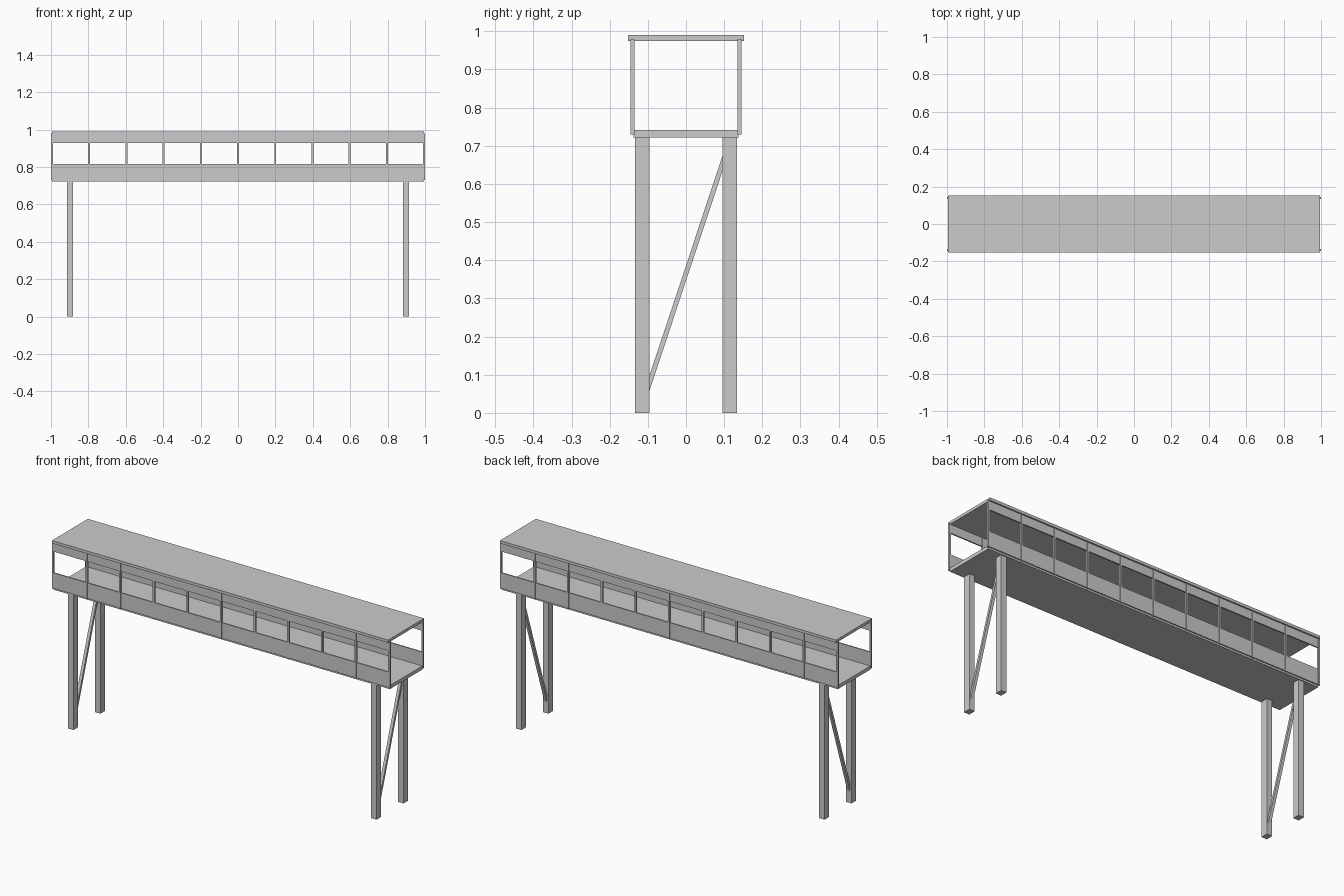
import bpy
import bmesh

cube = bpy.data.objects.get("Cube")
if cube:
    bpy.data.objects.remove(cube, do_unlink=True)

grey = bpy.data.materials.new("light_grey")
grey.use_nodes = True
grey.diffuse_color = (0.6, 0.6, 0.6, 1)
grey.node_tree.nodes["Principled BSDF"].inputs["Base Color"].default_value = (0.6, 0.6, 0.6, 1)


def prism(name, outline, x0, x1):
    """Extrude a (y, z) outline along x."""
    bm = bmesh.new()
    face = bm.faces.new([bm.verts.new((x0, y, z)) for y, z in outline])
    ext = bmesh.ops.extrude_face_region(bm, geom=[face])
    verts = [g for g in ext["geom"] if isinstance(g, bmesh.types.BMVert)]
    bmesh.ops.translate(bm, vec=(x1 - x0, 0, 0), verts=verts)
    bmesh.ops.recalc_face_normals(bm, faces=bm.faces)
    mesh = bpy.data.meshes.new(name)
    bm.to_mesh(mesh)
    bm.free()
    mesh.materials.append(grey)
    obj = bpy.data.objects.new(name, mesh)
    bpy.context.scene.collection.objects.link(obj)
    return obj


def box(name, x, y, z):
    return prism(name, [(y[0], z[0]), (y[1], z[0]), (y[1], z[1]), (y[0], z[1])], *x)


# Deck and roof slabs
HALF = 0.995
box("floor", (-HALF, HALF), (-0.138, 0.138), (0.722, 0.741))
box("roof", (-HALF, HALF), (-0.152, 0.152), (0.975, 0.99))

# Side walls: low parapet, header band and evenly spaced window posts
BAYS = 10
for side, s in (("front", -1), ("back", 1)):
    panel_y = sorted((s * 0.137, s * 0.144))
    post_y = sorted((s * 0.135, s * 0.1455))
    box(side + "_parapet", (-HALF, HALF), panel_y, (0.732, 0.815))
    box(side + "_header", (-HALF, HALF), panel_y, (0.929, 0.98))
    for i in range(BAYS + 1):
        x = -HALF + 2 * HALF * i / BAYS
        box(f"{side}_post_{i}", (x - 0.005, x + 0.005), post_y, (0.73, 0.98))

# Supports: a pair of legs and one diagonal brace at each end
for side, x in (("right", -0.897), ("left", 0.897)):
    for end, s in (("front", -1), ("back", 1)):
        box(f"{side}_{end}_leg", (x - 0.016, x + 0.016),
            sorted((s * 0.095, s * 0.133)), (0, 0.724))
    prism(side + "_brace", [(-0.095, 0.06), (0.095, 0.632), (0.095, 0.672), (-0.095, 0.1)],
          x - 0.008, x + 0.008)
